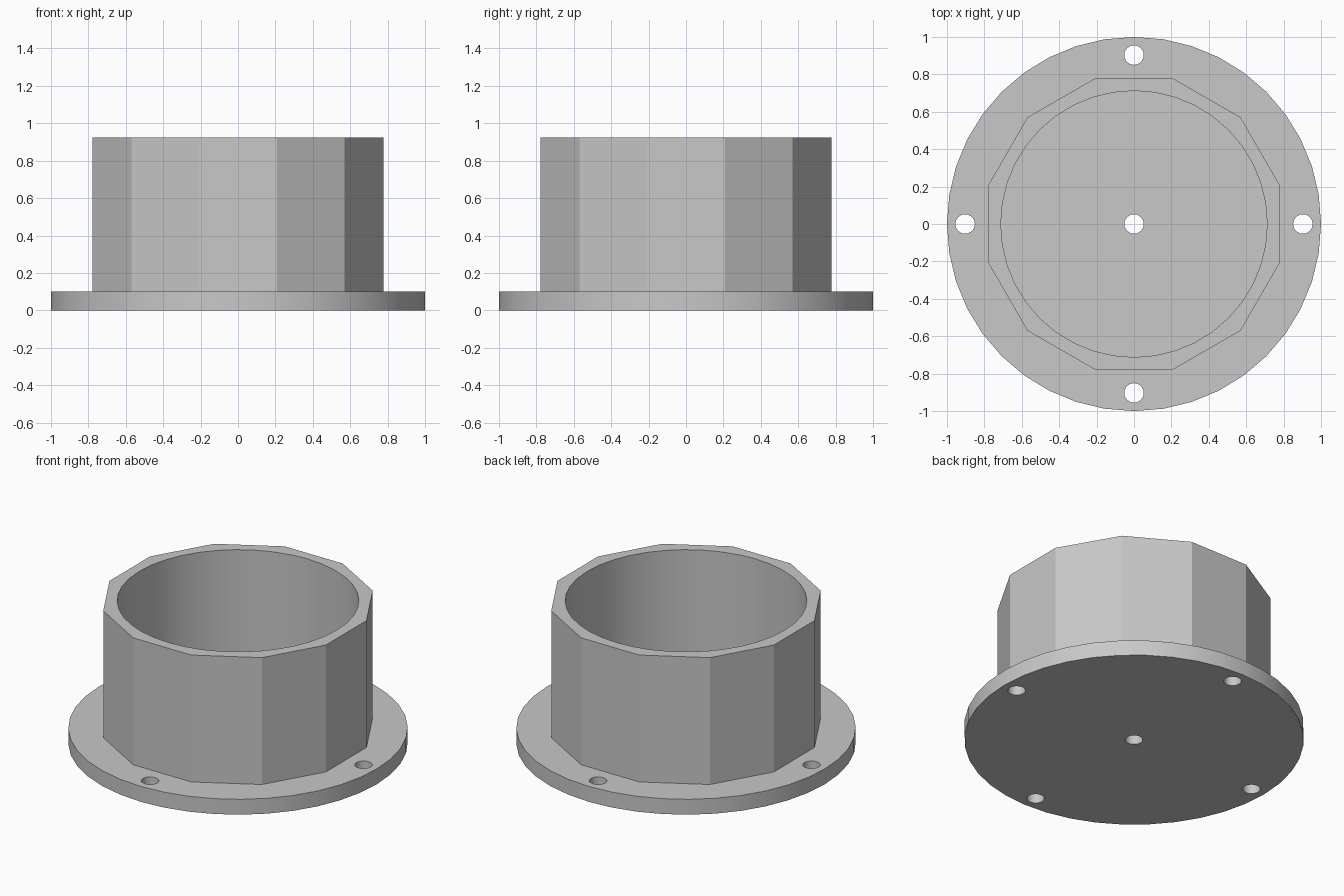
import bpy
from math import radians

cube = bpy.data.objects.get("Cube")
if cube:
    bpy.data.objects.remove(cube, do_unlink=True)

grey = bpy.data.materials.new("light grey")
grey.use_nodes = True
colour = (0.58, 0.58, 0.58, 1)
grey.diffuse_color = colour
grey.node_tree.nodes["Principled BSDF"].inputs["Base Color"].default_value = colour


def prism(name, radius, bottom, top, sides, x=0, y=0, turn=0):
    """Upright prism between two heights."""
    bpy.ops.mesh.primitive_cylinder_add(
        vertices=sides, radius=radius, depth=top - bottom,
        location=(x, y, (top + bottom) / 2), rotation=(0, 0, radians(turn)))
    obj = bpy.context.object
    obj.name = name
    obj.data.materials.append(grey)
    return obj


def combine(body, tool, operation):
    """Join or cut the body with a tool, then discard the tool."""
    mod = body.modifiers.new(operation.lower(), "BOOLEAN")
    mod.operation = operation
    mod.solver = "EXACT"
    mod.object = tool
    bpy.context.view_layer.objects.active = body
    bpy.ops.object.modifier_apply(modifier=mod.name)
    bpy.data.objects.remove(tool, do_unlink=True)


# Round flange with the twelve-sided housing on it
body = prism("flanged_housing", 1.0, 0, 0.1, 40)
combine(body, prism("housing_wall", 0.806, 0.05, 0.925, 12, turn=15), "UNION")

# Round bore down to the flange
combine(body, prism("bore_cutter", 0.712, 0.1, 1.1, 40), "DIFFERENCE")

# Centre hole and four mounting holes
for x, y in [(0, 0), (0.903, 0), (-0.903, 0), (0, 0.903), (0, -0.903)]:
    combine(body, prism("hole_cutter", 0.052, -0.2, 0.3, 24, x, y), "DIFFERENCE")

# Smooth the round walls, keep the housing facets flat
bpy.ops.object.select_all(action="DESELECT")
body.select_set(True)
bpy.context.view_layer.objects.active = body
bpy.ops.object.shade_smooth_by_angle(angle=radians(20))
